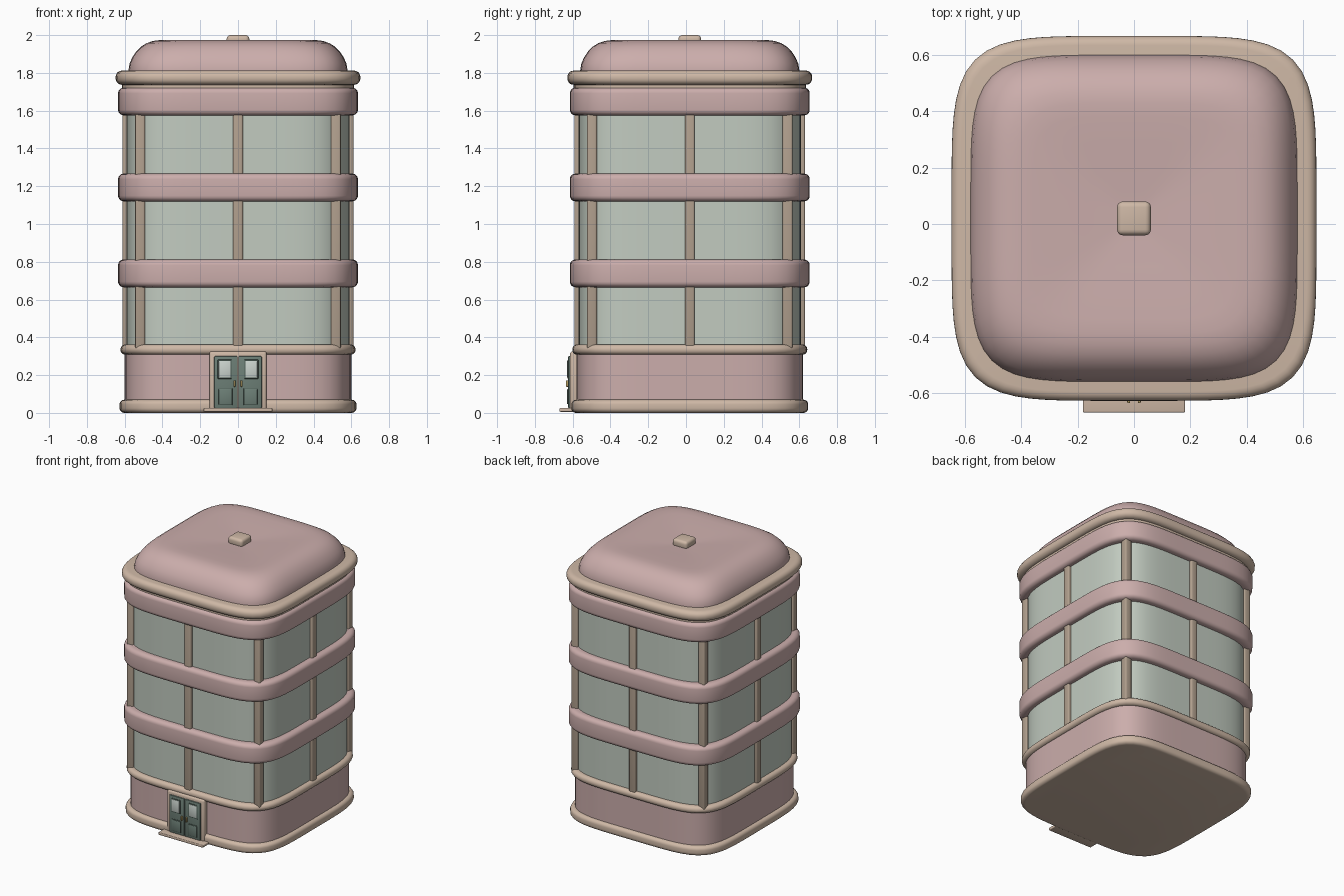
import bpy, bmesh, math

if "Cube" in bpy.data.objects:
    bpy.data.objects.remove(bpy.data.objects["Cube"])

CY = 0.02      # building centre in y
N = 5.0        # roundness of the plan outline
SEG = 96


def mat(name, rgb):
    m = bpy.data.materials.new(name)
    m.diffuse_color = (*rgb, 1)
    m.use_nodes = True
    m.node_tree.nodes["Principled BSDF"].inputs["Base Color"].default_value = m.diffuse_color
    return m


PINK = mat("pink_plaster", (0.60, 0.42, 0.41))
TAN = mat("tan_trim", (0.62, 0.48, 0.38))
POST = mat("post_tan", (0.44, 0.35, 0.27))
GLASS = mat("pale_glass", (0.54, 0.60, 0.53))
GREEN = mat("door_green", (0.15, 0.21, 0.18))
DARK = mat("door_groove", (0.08, 0.12, 0.10))
PANE = mat("door_pane", (0.60, 0.66, 0.62))
BRASS = mat("brass", (0.45, 0.33, 0.12))


def finish(name, bm, material, angle=35):
    bmesh.ops.recalc_face_normals(bm, faces=bm.faces[:])
    me = bpy.data.meshes.new(name)
    bm.to_mesh(me)
    bm.free()
    me.materials.append(material)
    ob = bpy.data.objects.new(name, me)
    bpy.context.collection.objects.link(ob)
    bpy.ops.object.select_all(action='DESELECT')
    ob.select_set(True)
    bpy.context.view_layer.objects.active = ob
    bpy.ops.object.shade_smooth_by_angle(angle=math.radians(angle))
    return ob


def outline(half):
    pts = []
    for i in range(SEG):
        a = 2 * math.pi * i / SEG
        c, s = math.cos(a), math.sin(a)
        r = half * (abs(c) ** N + abs(s) ** N) ** (-1 / N)
        pts.append((r * c, r * s + CY))
    return pts


def loft(name, profile, material, closed=False):
    """Sweep a (half width, z) profile around the rounded-square plan."""
    bm = bmesh.new()
    rings = [[bm.verts.new((x, y, z)) for x, y in outline(h)] for h, z in profile]
    pairs = list(zip(rings, rings[1:]))
    if closed:
        pairs.append((rings[-1], rings[0]))
    for a, b in pairs:
        for i in range(SEG):
            j = (i + 1) % SEG
            bm.faces.new((a[i], a[j], b[j], b[i]))
    if not closed:
        bm.faces.new(rings[0])
        bm.faces.new(rings[-1])
    return finish(name, bm, material)


def band(name, half, z0, z1, r, material, inner=0.56):
    """Ring with rounded outer edges; solid when inner is None."""
    arc = [(half - r + r * math.cos(t), z0 + r + r * math.sin(t))
           for t in [math.radians(-90 + 18 * k) for k in range(6)]]
    prof = arc + [(h, z1 - (z - z0)) for h, z in reversed(arc)]
    if inner:
        prof = [(inner, z0)] + prof + [(inner, z1)]
    return loft(name, prof, material, closed=bool(inner))


def box(name, lo, hi, material, bevel=0.0, segs=3):
    bm = bmesh.new()
    bmesh.ops.create_cube(bm, size=1)
    for v in bm.verts:
        v.co = [(lo[k] + hi[k]) / 2 + v.co[k] * (hi[k] - lo[k]) for k in range(3)]
    if bevel:
        bmesh.ops.bevel(bm, geom=bm.edges[:], offset=bevel, segments=segs,
                        profile=0.5, affect='EDGES')
    return finish(name, bm, material)


# Base, ground floor wall and trims
band("base_trim", 0.627, 0.0, 0.07, 0.025, TAN, None)
loft("ground_wall", [(0.60, 0.03), (0.60, 0.34)], PINK)
band("ground_trim", 0.622, 0.308, 0.362, 0.025, TAN)

# Glazed core
loft("glazing", [(0.59, 0.33), (0.59, 1.75)], GLASS)

# Floor bands
for i, z in enumerate((0.665, 1.12, 1.575)):
    band(f"floor_band_{i + 1}", 0.635, z, z + 0.147, 0.03, PINK)

# Window posts at the corners and the middle of each side
for i, (px, py) in enumerate([(sx * 0.518, sy * 0.518) for sx in (-1, 1) for sy in (-1, 1)]
                             + [(0, -0.585), (0, 0.585), (-0.585, 0), (0.585, 0)]):
    box(f"window_post_{i + 1}", (px - 0.026, py + CY - 0.026, 0.34),
        (px + 0.026, py + CY + 0.026, 1.6), POST, 0.009)

# Neck and cornice
loft("cornice_neck", [(0.615, 1.70), (0.615, 1.76)], TAN)
band("cornice", 0.648, 1.737, 1.812, 0.033, TAN, None)

# Cushioned roof with a slight dip, and cap
loft("roof", [(0.58, 1.79), (0.58, 1.815), (0.574, 1.85), (0.56, 1.882), (0.54, 1.912),
              (0.515, 1.938), (0.485, 1.957), (0.45, 1.969), (0.41, 1.974), (0.36, 1.973),
              (0.27, 1.968), (0.17, 1.961), (0.08, 1.955), (0.02, 1.952)], PINK)
box("roof_cap", (-0.06, CY - 0.06, 1.94), (0.06, CY + 0.06, 2.0), TAN, 0.02, 4)

# Entrance: step, frame and double door
box("door_step", (-0.182, -0.67, 0.006), (0.182, -0.56, 0.026), TAN, 0.005)
box("door_frame", (-0.152, -0.614, 0.015), (0.152, -0.56, 0.326), TAN, 0.014)
for s, side in ((-1, "left"), (1, "right")):
    def part(name, x0, x1, y0, y1, z0, z1, material, bevel=0.0):
        a, b = sorted((s * x0, s * x1))
        box(f"{side}_door_{name}", (a, y0, z0), (b, y1, z1), material, bevel, 2)
    part("leaf", 0.002, 0.126, -0.624, -0.59, 0.026, 0.3, GREEN, 0.004)
    part("pane_surround", 0.034, 0.108, -0.627, -0.61, 0.18, 0.282, DARK, 0.003)
    part("pane", 0.04, 0.102, -0.629, -0.61, 0.187, 0.275, PANE, 0.002)
    part("lower_groove", 0.03, 0.106, -0.626, -0.61, 0.042, 0.13, DARK, 0.002)
    part("lower_panel", 0.034, 0.102, -0.629, -0.61, 0.046, 0.126, GREEN, 0.002)
    part("handle", 0.014, 0.024, -0.636, -0.61, 0.138, 0.172, BRASS, 0.003)
